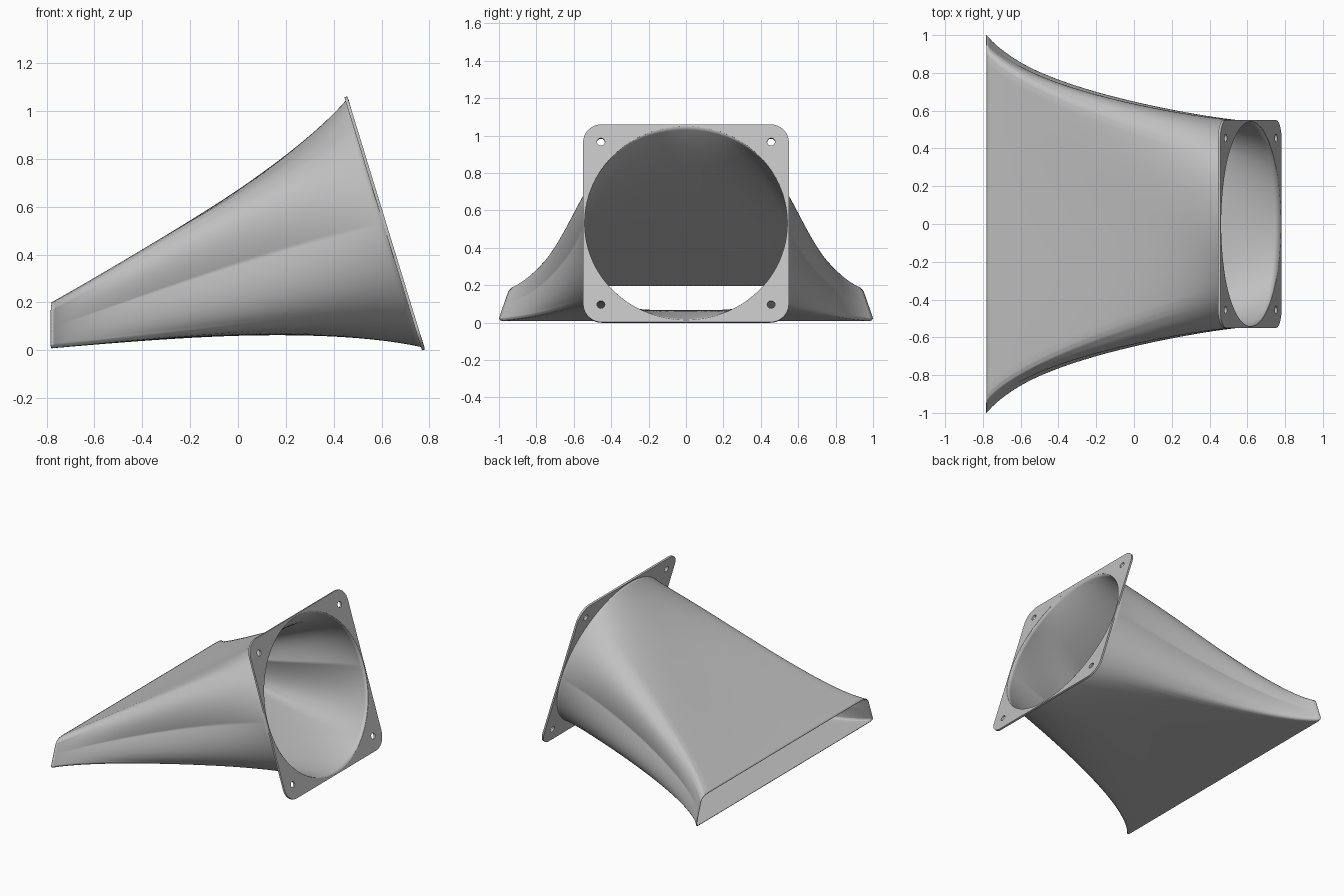
import bpy
from math import sin, cos, radians, pi
from mathutils import Vector, Matrix

cube = bpy.data.objects.get("Cube")
if cube:
    bpy.data.objects.remove(cube, do_unlink=True)

grey = bpy.data.materials.new("plain grey")
grey.use_nodes = True
COLOUR = (0.53, 0.53, 0.53, 1)
grey.diffuse_color = COLOUR
grey.node_tree.nodes["Principled BSDF"].inputs["Base Color"].default_value = COLOUR

# Frame of the tilted mounting plate: local x is across, y is up, z is outward
UP = Vector((-0.325, 0, 1.06)).normalized()
ACROSS = Vector((0, 1, 0))
OUT = ACROSS.cross(UP)
THICK = 0.013
FRONT = Vector((0.619, 0, 0.532))
CENTRE = FRONT - OUT * THICK / 2
RADIUS = 0.545

# Half outline of the slot: (matching angle on the round end, y, z)
SLOT = [(90, 0, 0.2), (52, 0.87, 0.2), (48, 0.905, 0.197), (44, 0.933, 0.187),
        (40, 0.95, 0.168), (-38, 0.998, 0.03), (-41, 1, 0.022),
        (-44, 0.994, 0.013), (-47, 0.983, 0.009), (-51, 0.95, 0.008), (-90, 0, 0.008)]


def slot_point(angle):
    """Point on the slot outline that joins the given angle, in degrees."""
    for (a, ya, za), (b, yb, zb) in zip(SLOT, SLOT[1:]):
        if a >= angle >= b:
            f = (a - angle) / (a - b)
            return Vector((-0.78, ya + (yb - ya) * f, za + (zb - za) * f))


def rail(angle, steps):
    """Smooth line along the duct from the slot to the round end."""
    s, c = sin(radians(angle)), cos(radians(angle))
    square = s * c * c  # fills the corners, so the duct turns square before the slot
    p0 = slot_point(angle)
    p3 = FRONT - OUT * 0.001 + (ACROSS * c + UP * s) * RADIUS
    p1 = p0 + Vector((0.2, -0.25 * p0.y, 0.018 + (p0.z - 0.01) * 0.48))
    p2 = p3 + Vector((-0.5 + 0.105 * s + 0.125 * s * s,
                      0.02 * c + 0.25 * abs(square),
                      -0.105 - 0.215 * s + 0.28 * square))
    for i in range(steps + 1):
        t = i / steps
        u = 1 - t
        yield p0 * u**3 + p1 * 3 * u * u * t + p2 * 3 * u * t * t + p3 * t**3


def finish(obj, angle):
    obj.data.materials.clear()
    obj.data.materials.append(grey)
    bpy.ops.object.select_all(action="DESELECT")
    obj.select_set(True)
    bpy.context.view_layer.objects.active = obj
    bpy.ops.object.shade_smooth_by_angle(angle=radians(angle))


# Duct: loft of rails, mirrored to the other side, then given a thin wall
STEPS = 48
half = [list(rail(a, STEPS)) for a in range(90, -91, -1)]
other = [[Vector((p.x, -p.y, p.z)) for p in r] for r in half[-2:0:-1]]
rails = half + other
row = STEPS + 1
verts = [p for r in rails for p in r]
faces = []
for i in range(len(rails)):
    a, b = i * row, (i + 1) % len(rails) * row
    faces += [(a + k, a + k + 1, b + k + 1, b + k) for k in range(STEPS)]
mesh = bpy.data.meshes.new("duct")
mesh.from_pydata(verts, [], faces)
duct = bpy.data.objects.new("duct", mesh)
bpy.context.collection.objects.link(duct)

# Make the faces point outward, so the wall grows inward
if mesh.polygons[STEPS // 2].normal.z < 0:
    mesh.flip_normals()
wall = duct.modifiers.new("wall", "SOLIDIFY")
wall.thickness = 0.004
wall.offset = -1
finish(duct, 60)


# Mounting plate: rounded rectangle with a large opening and four bolt holes
def circle(x, y, r, count):
    return [(x + r * cos(2 * pi * i / count), y + r * sin(2 * pi * i / count))
            for i in range(count)]


def rounded_rectangle(w, h, r, count=10):
    points = []
    for quarter, (sx, sy) in enumerate([(1, 1), (-1, 1), (-1, -1), (1, -1)]):
        for i in range(count + 1):
            a = (quarter + i / count) * pi / 2
            points.append((sx * (w - r) + r * cos(a), sy * (h - r) + r * sin(a)))
    return points


outlines = [rounded_rectangle(0.55, 0.553, 0.1), circle(0, 0, 0.543, 128)]
outlines += [circle(x, y, 0.021, 24) for x in (-0.455, 0.455) for y in (-0.455, 0.455)]
curve = bpy.data.curves.new("mounting_plate", "CURVE")
curve.dimensions = "2D"
curve.fill_mode = "BOTH"
curve.extrude = THICK / 2
for outline in outlines:
    spline = curve.splines.new("POLY")
    spline.points.add(len(outline) - 1)
    for point, (x, y) in zip(spline.points, outline):
        point.co = (x, y, 0, 1)
    spline.use_cyclic_u = True
plate = bpy.data.objects.new("mounting_plate", curve)
bpy.context.collection.objects.link(plate)
turn = Matrix((ACROSS, UP, OUT)).transposed().to_4x4()
plate.matrix_world = Matrix.Translation(CENTRE) @ turn
bpy.ops.object.select_all(action="DESELECT")
plate.select_set(True)
bpy.context.view_layer.objects.active = plate
bpy.ops.object.convert(target="MESH")
finish(bpy.context.view_layer.objects.active, 35)
